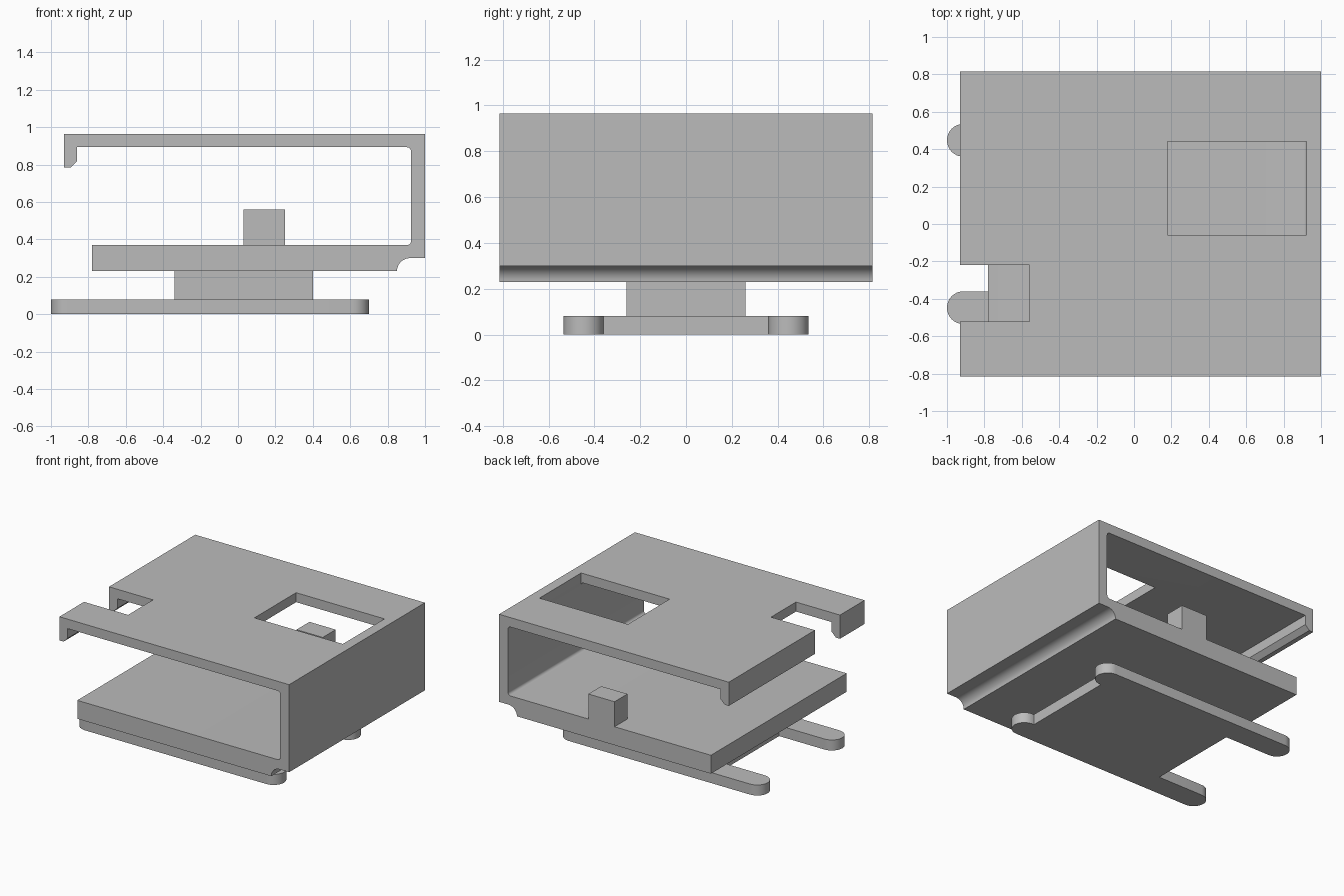
import bpy, bmesh
from math import cos, sin, radians
from mathutils import Vector

default = bpy.data.objects.get("Cube")
if default:
    bpy.data.objects.remove(default, do_unlink=True)

grey = bpy.data.materials.new("plain_grey")
grey.use_nodes = True
colour = (0.5, 0.5, 0.5, 1)
grey.diffuse_color = colour
grey.node_tree.nodes["Principled BSDF"].inputs["Base Color"].default_value = colour


def arc(cx, cy, r, start, end, steps=10):
    """Points along a circular arc, angles in degrees."""
    angles = [radians(start + (end - start) * i / steps) for i in range(steps + 1)]
    return [(cx + r * cos(a), cy + r * sin(a)) for a in angles]


def extrude(name, points, low, high, axis="Z"):
    """Extrude an outline along Z (points are x, y) or Y (points are x, z)."""
    bm = bmesh.new()
    place = (lambda p: (p[0], p[1], low)) if axis == "Z" else (lambda p: (p[0], low, p[1]))
    face = bm.faces.new([bm.verts.new(place(p)) for p in points])
    grown = bmesh.ops.extrude_face_region(bm, geom=[face])["geom"]
    shift = Vector((0, 0, high - low)) if axis == "Z" else Vector((0, high - low, 0))
    bmesh.ops.translate(bm, vec=shift, verts=[g for g in grown if isinstance(g, bmesh.types.BMVert)])
    bmesh.ops.recalc_face_normals(bm, faces=bm.faces)
    mesh = bpy.data.meshes.new(name)
    bm.to_mesh(mesh)
    bm.free()
    mesh.materials.append(grey)
    obj = bpy.data.objects.new(name, mesh)
    bpy.context.collection.objects.link(obj)
    return obj


def box(name, x0, x1, y0, y1, z0, z1):
    return extrude(name, [(x0, y0), (x1, y0), (x1, y1), (x0, y1)], z0, z1)


def activate(obj):
    bpy.ops.object.select_all(action="DESELECT")
    obj.select_set(True)
    bpy.context.view_layer.objects.active = obj


def cut(obj, cutter):
    mod = obj.modifiers.new("cut", "BOOLEAN")
    mod.operation = "DIFFERENCE"
    mod.solver = "EXACT"
    mod.object = cutter
    activate(obj)
    bpy.ops.object.modifier_apply(modifier=mod.name)
    bpy.data.objects.remove(cutter, do_unlink=True)


# Clip body: floor, side wall and roof with a hooked lip, in one profile
HALF = 0.815
profile = [(-0.78, 0.23)]
profile += arc(0.92, 0.23, 0.07, 180, 90)
profile += [(1, 0.30), (1, 0.965), (-0.93, 0.965), (-0.93, 0.785),
            (-0.895, 0.785), (-0.86, 0.82), (-0.86, 0.893)]
profile += arc(0.903, 0.871, 0.022, 90, 0, 6)
profile += arc(0.903, 0.392, 0.022, 0, -90, 6)
profile += [(-0.78, 0.37)]
body = extrude("clip_body", profile, -HALF, HALF, "Y")

# Roof window and lip notch
cut(body, box("window_cutter", 0.18, 0.923, -0.06, 0.44, 0.84, 1.1))
cut(body, box("notch_cutter", -1.1, -0.56, -0.52, -0.22, 0.7, 1.1))

# Stop block on the back edge of the floor
box("stop_block", 0.03, 0.25, 0.66, HALF, 0.37, 0.56)

# Pedestal under the floor
box("pedestal", -0.34, 0.40, -0.26, 0.26, 0.08, 0.23)

# Foot: plate joining two round-ended rails, half outline turned over for the rest
RAIL_Y, R = 0.4475, 0.0875
half = [(0.6, RAIL_Y - R)]
half += arc(0.6125, RAIL_Y, R, -90, 90, 16)
half += arc(-0.9125, RAIL_Y, R, 90, 270, 16)
half += [(-0.53, RAIL_Y - R)]
foot = extrude("foot_rails", half + [(x, -y) for x, y in reversed(half)], 0, 0.08)

for obj in (body, foot):
    activate(obj)
    bpy.ops.object.shade_smooth_by_angle(angle=radians(30))
